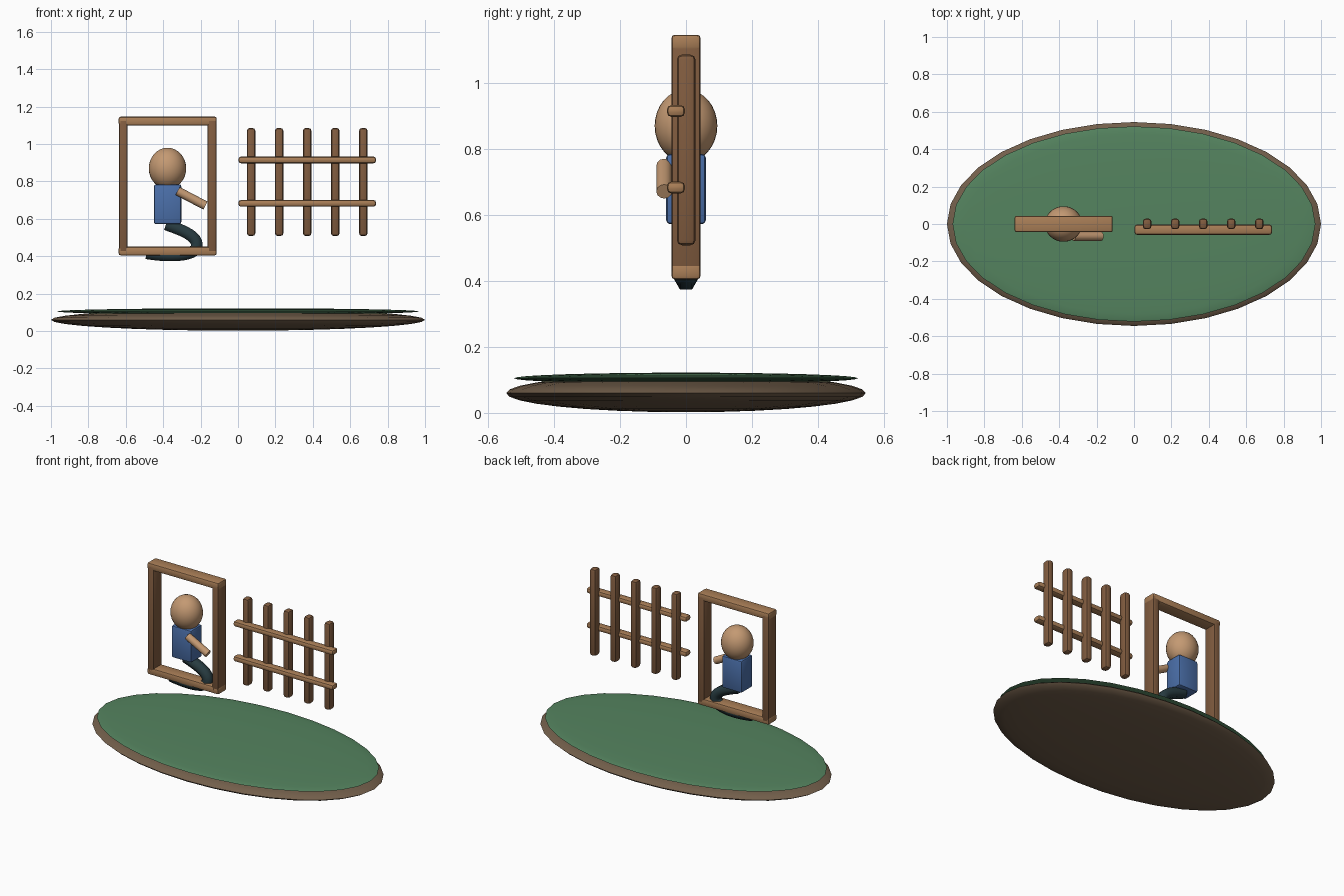
import bpy, bmesh, math
from mathutils import Vector, Matrix
from mathutils.geometry import interpolate_bezier

if "Cube" in bpy.data.objects:
    bpy.data.objects.remove(bpy.data.objects["Cube"])


def material(name, rgb):
    m = bpy.data.materials.new(name)
    m.diffuse_color = (*rgb, 1)
    m.use_nodes = True
    m.node_tree.nodes["Principled BSDF"].inputs["Base Color"].default_value = m.diffuse_color
    return m


SOIL = material("soil", (0.17, 0.114, 0.07))
GRASS = material("grass", (0.09, 0.23, 0.115))
DARK = material("dark_wood", (0.22, 0.107, 0.05))
LIGHT = material("light_wood", (0.40, 0.21, 0.095))
SKIN = material("skin", (0.55, 0.32, 0.17))
BLUE = material("shirt_blue", (0.07, 0.16, 0.40))
NAVY = material("trouser_dark", (0.021, 0.045, 0.053))


def finish(name, bm, mat, angle=40):
    bmesh.ops.recalc_face_normals(bm, faces=bm.faces)
    me = bpy.data.meshes.new(name)
    bm.to_mesh(me)
    bm.free()
    me.materials.append(mat)
    ob = bpy.data.objects.new(name, me)
    bpy.context.collection.objects.link(ob)
    bpy.ops.object.select_all(action='DESELECT')
    ob.select_set(True)
    bpy.context.view_layer.objects.active = ob
    bpy.ops.object.shade_smooth_by_angle(angle=math.radians(angle))
    return ob


def ellipsoid(name, centre, radii, mat, u=32, v=16):
    bm = bmesh.new()
    m = Matrix.Translation(centre) @ Matrix.Diagonal((*radii, 1))
    bmesh.ops.create_uvsphere(bm, u_segments=u, v_segments=v, radius=1, matrix=m)
    ob = finish(name, bm, mat)
    ob.data.shade_smooth()
    return ob


def box(name, lo, hi, mat, bevel, segments=2):
    lo, hi = Vector(lo), Vector(hi)
    bm = bmesh.new()
    m = Matrix.Translation((lo + hi) / 2) @ Matrix.Diagonal((*(hi - lo), 1))
    bmesh.ops.create_cube(bm, size=1, matrix=m)
    bmesh.ops.bevel(bm, geom=bm.edges[:], offset=bevel, segments=segments,
                    profile=0.5, affect='EDGES', clamp_overlap=True)
    return finish(name, bm, mat)


def rod(name, a, b, r, mat, sides=12):
    a, b = Vector(a), Vector(b)
    d = b - a
    bm = bmesh.new()
    m = Matrix.Translation((a + b) / 2) @ d.to_track_quat('Z', 'Y').to_matrix().to_4x4()
    bmesh.ops.create_cone(bm, cap_ends=True, segments=sides, radius1=r, radius2=r,
                          depth=d.length, matrix=m)
    return finish(name, bm, mat)


def tube(name, path, r, mat, sides=6):
    # sweep a polygon along a path lying in the XZ plane
    bm = bmesh.new()
    rings = []
    for i, p in enumerate(path):
        t = (path[min(i + 1, len(path) - 1)] - path[max(i - 1, 0)]).normalized()
        n = Vector((-t.z, 0, t.x))
        rings.append([bm.verts.new(p + Vector((0, r, 0)) * math.cos(k * math.tau / sides)
                                   + n * r * math.sin(k * math.tau / sides))
                      for k in range(sides)])
    for r0, r1 in zip(rings, rings[1:]):
        for k in range(sides):
            j = (k + 1) % sides
            bm.faces.new((r0[k], r0[j], r1[j], r1[k]))
    bm.faces.new(rings[0])
    bm.faces.new(rings[-1])
    return finish(name, bm, mat, 65)


# oval base
ellipsoid("soil_base", (0, 0, 0.06), (1, 0.545, 0.058), SOIL)
ellipsoid("grass_top", (0, 0, 0.105), (0.97, 0.522, 0.017), GRASS)

# upright frame
for side, x in (("left", -0.636), ("right", -0.162)):
    box(f"frame_post_{side}", (x, -0.044, 0.42), (x + 0.046, 0.044, 1.13), DARK, 0.008)
for part, z in (("bottom", 0.405), ("top", 1.1)):
    box(f"frame_beam_{part}", (-0.638, -0.044, z), (-0.114, 0.044, z + 0.046), LIGHT, 0.01)

# seated figure facing +x
ellipsoid("head", (-0.377, 0, 0.87), (0.1, 0.095, 0.11), SKIN)
box("torso", (-0.45, -0.06, 0.572), (-0.303, 0.06, 0.785), BLUE, 0.012)
rod("arm", (-0.323, -0.066, 0.749), (-0.174, -0.066, 0.671), 0.024, SKIN)

# bent leg
knots = [(-0.385, 0.57), (-0.30, 0.54), (-0.215, 0.51), (-0.22, 0.455),
         (-0.225, 0.40), (-0.36, 0.395), (-0.49, 0.416)]
k = [Vector((x, 0, z)) for x, z in knots]
path = interpolate_bezier(*k[0:4], 10) + interpolate_bezier(*k[3:7], 12)[1:]
tube("bent_leg", path, 0.036, NAVY)

# picket fence
for i in range(5):
    x = 0.07 + 0.15 * i
    box(f"fence_picket_{i + 1}", (x - 0.023, -0.028, 0.508), (x + 0.023, 0.029, 1.086),
        DARK, 0.016)
for part, z in (("lower", 0.683), ("upper", 0.915)):
    box(f"fence_rail_{part}", (0.002, -0.058, z - 0.018), (0.738, -0.003, z + 0.018),
        LIGHT, 0.014)
